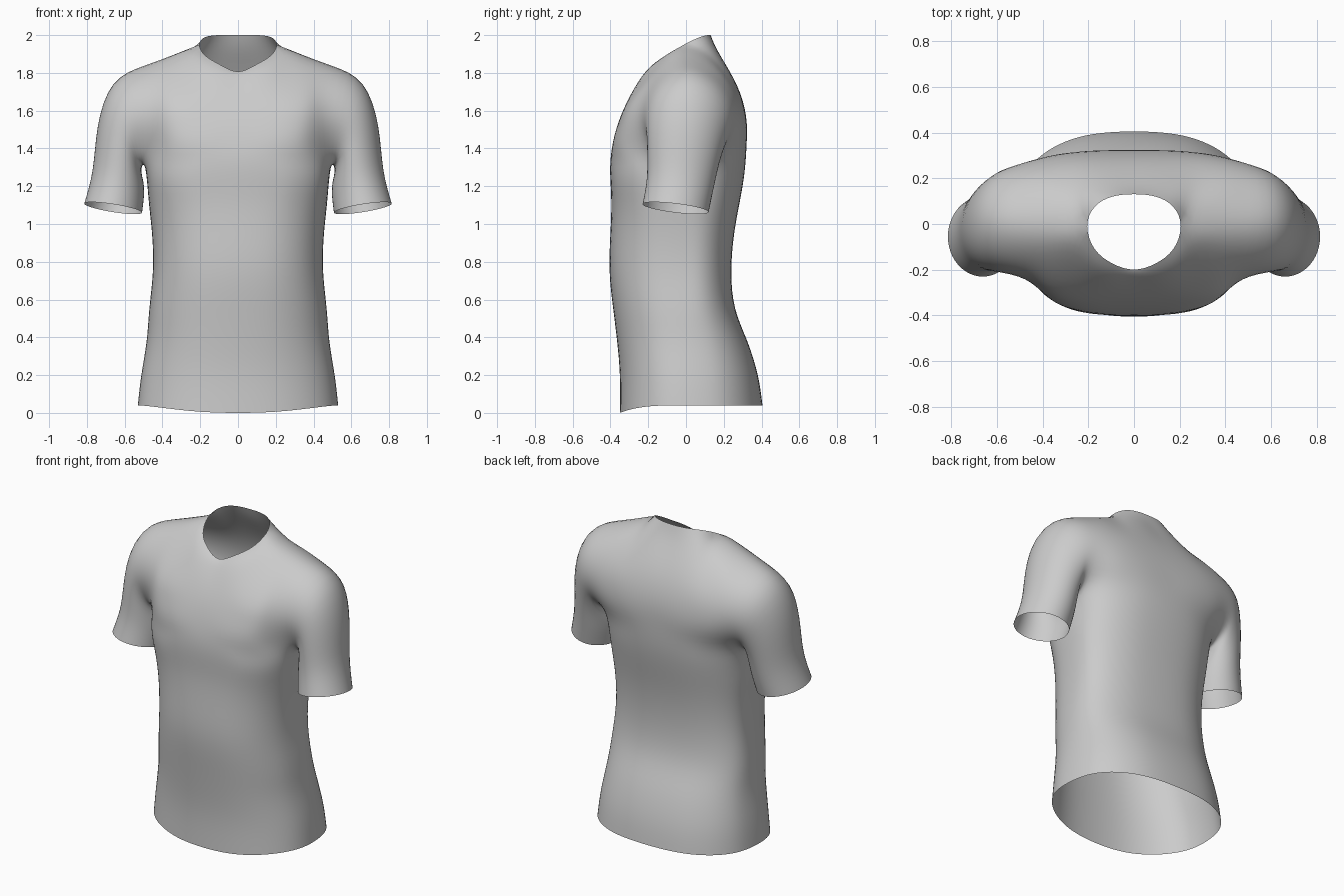
import bpy, bmesh
from math import sin, cos, pi

cube = bpy.data.objects.get("Cube")
if cube:
    bpy.data.objects.remove(cube, do_unlink=True)

GREY = (0.6, 0.6, 0.6, 1)
fabric = bpy.data.materials.new("grey_fabric")
fabric.use_nodes = True
fabric.diffuse_color = GREY
fabric.node_tree.nodes["Principled BSDF"].inputs["Base Color"].default_value = GREY

bm = bmesh.new()
COLS = 6   # columns from centre line to armhole on each panel


def add_row(points):
    return [bm.verts.new(p) for p in points]


def skin(a, b, closed=False):
    """Fill quads between two rows of vertices."""
    n = len(a)
    for i in range(n if closed else n - 1):
        j = (i + 1) % n
        bm.faces.new((a[i], a[j], b[j], b[i]))


# Torso half rings: height, half width, front y, back y, front corner roundness
TORSO = [
    (0.04, 0.53, -0.35, 0.405, 0.88), (0.2, 0.512, -0.35, 0.38, 0.88),
    (0.38, 0.483, -0.365, 0.325, 0.86), (0.55, 0.47, -0.385, 0.26, 0.84),
    (0.75, 0.45, -0.405, 0.24, 0.82), (0.95, 0.455, -0.40, 0.255, 0.8),
    (1.12, 0.473, -0.395, 0.285, 0.74), (1.27, 0.492, -0.402, 0.31, 0.7),
]
BACK_ROUND = 0.82


def half_ring(index):
    z, w, front, back, front_round = TORSO[index]
    pts = []
    for i in range(2 * COLS + 1):
        a = -pi / 2 + pi * i / (2 * COLS)
        c, s = max(cos(a), 0), sin(a)
        depth, e = (back, BACK_ROUND) if s > 0 else (front, front_round)
        x = w * c ** e if c > 1e-6 else 0
        y = depth * abs(s) ** e
        dz = 0
        if index == 0:                       # hem dips at the front
            dz = -0.04 * max(0, -s) ** 3
        elif index == len(TORSO) - 1:        # rise into the armpit
            dz = 0.04 * c ** 8
        pts.append((x, y, z + dz))
    return pts


rings = [add_row(half_ring(i)) for i in range(len(TORSO))]
for low, high in zip(rings, rings[1:]):
    skin(low, high)
top = rings[-1]


# Chest and back panels: centre y, centre z, armhole x, y, z
def panel_row(flatness, yc, zc, xa, ya, za):
    pts = []
    for i in range(COLS):
        t = i / (COLS - 1)
        pts.append((xa * t, yc + (ya - yc) * t ** flatness, zc + (za - zc) * t * t))
    return pts


CHEST = [(-0.392, 1.40, 0.482, -0.205, 1.41), (-0.357, 1.54, 0.475, -0.242, 1.54),
         (-0.30, 1.67, 0.47, -0.215, 1.67)]
BACK = [(0.32, 1.42, 0.5, 0.215, 1.42), (0.318, 1.57, 0.5, 0.262, 1.55),
        (0.268, 1.74, 0.5, 0.235, 1.68)]
CHEST_YOKE = [(0, -0.23, 1.778), (0.1, -0.228, 1.79), (0.19, -0.19, 1.825),
              (0.265, -0.12, 1.872), (0.37, -0.125, 1.83), (0.48, -0.13, 1.78)]
BACK_YOKE = [(0, 0.175, 1.9), (0.1, 0.175, 1.9), (0.2, 0.16, 1.89),
             (0.27, 0.13, 1.88), (0.38, 0.145, 1.835), (0.5, 0.145, 1.785)]

seam = add_row([(0.205, -0.01, 1.95), (0.36, 0, 1.887), (0.508, 0, 1.835)])
neck_front = add_row([(0, -0.2, 1.805), (0.095, -0.172, 1.845), (0.172, -0.11, 1.89)])
neck_back = add_row([(0, 0.13, 2.0), (0.095, 0.12, 2.0), (0.172, 0.075, 1.99)])


def build_panel(start, rows, flatness, yoke, neck):
    grid = [start] + [add_row(panel_row(flatness, *r)) for r in rows]
    grid += [add_row(yoke), neck + seam]
    for a, b in zip(grid, grid[1:]):
        skin(a, b)
    return [row[-1] for row in grid]         # the armhole edge


front_edge = build_panel(top[:COLS], CHEST, 4, CHEST_YOKE, neck_front)
back_edge = build_panel(top[::-1][:COLS], BACK, 3, BACK_YOKE, neck_back)

# Sleeve rings: inner x, z, outer x, z, front y, back y, tilt
SLEEVE = [
    (0.512, 1.285, 0.66, 1.742, -0.212, 0.228, 0),
    (0.5, 1.22, 0.742, 1.52, -0.205, 0.185, 0),
    (0.498, 1.15, 0.768, 1.29, -0.208, 0.15, -0.06),
    (0.508, 1.06, 0.814, 1.108, -0.23, 0.12, -0.12),
]
loop = [top[COLS]] + front_edge + back_edge[-2::-1]
for xi, zi, xo, zo, yf, yb, tilt in SLEEVE:
    pts = []
    for i in range(len(loop)):
        a = 2 * pi * i / len(loop)
        k = (1 - cos(a)) / 2
        dy = -sin(a) * (yb - yf) / 2
        pts.append((xi + (xo - xi) * k, (yf + yb) / 2 + dy, zi + (zo - zi) * k + tilt * dy))
    ring = add_row(pts)
    skin(loop, ring, closed=True)
    loop = ring

bmesh.ops.recalc_face_normals(bm, faces=bm.faces)
mesh = bpy.data.meshes.new("shirt")
bm.to_mesh(mesh)
bm.free()
mesh.materials.append(fabric)
shirt = bpy.data.objects.new("shirt", mesh)
bpy.context.collection.objects.link(shirt)

mirror = shirt.modifiers.new("Mirror", "MIRROR")
mirror.use_clip = True
subsurf = shirt.modifiers.new("Subdivision", "SUBSURF")
subsurf.levels = subsurf.render_levels = 2

# Offset the cage so the smoothed surface passes through the chosen points
targets = [v.co.copy() for v in mesh.vertices]
for _ in range(3):
    bpy.context.view_layer.update()
    smooth = shirt.evaluated_get(bpy.context.evaluated_depsgraph_get()).data
    found = [smooth.vertices[i].co.copy() for i in range(len(targets))]
    for v, want, got in zip(mesh.vertices, targets, found):
        v.co += (want - got) * 0.8
        if want.x == 0:
            v.co.x = 0
    mesh.update()

for p in mesh.polygons:
    p.use_smooth = True
